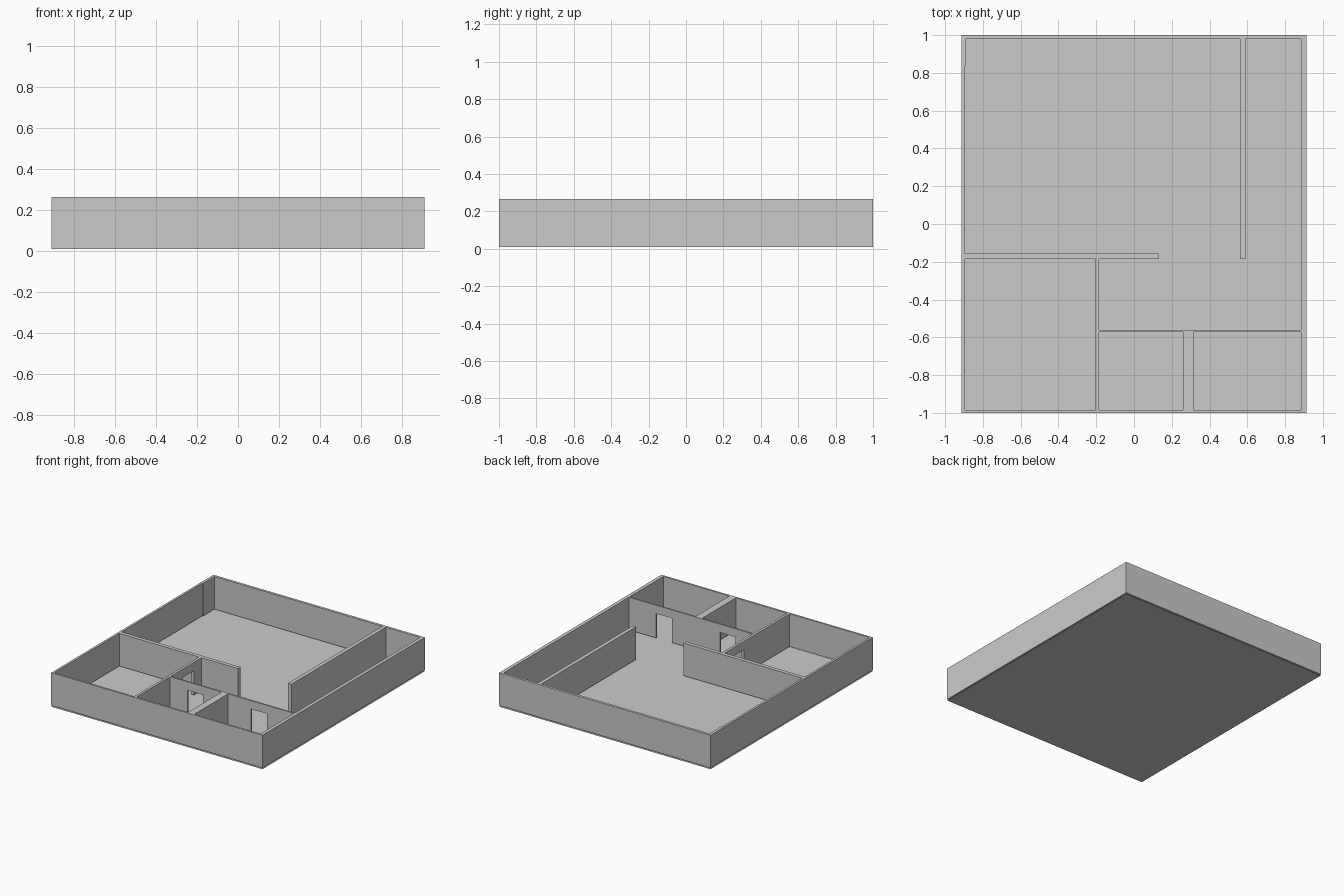
import bpy

if "Cube" in bpy.data.objects:
    bpy.data.objects.remove(bpy.data.objects["Cube"])

Z0, Z1, DOOR = 0.01, 0.265, 0.20


def box(name, x0, x1, y0, y1, z0, z1):
    bpy.ops.mesh.primitive_cube_add(size=1, location=((x0 + x1) / 2, (y0 + y1) / 2, (z0 + z1) / 2))
    ob = bpy.context.object
    ob.name = name
    ob.scale = (x1 - x0, y1 - y0, z1 - z0)
    bpy.ops.object.transform_apply(location=True, rotation=False, scale=True)
    return ob


def carve(target, name, x0, x1, y0, y1, z0, z1):
    cutter = box(name, x0, x1, y0, y1, z0, z1)
    cutter.hide_render = True
    mod = target.modifiers.new(name, 'BOOLEAN')
    mod.operation = 'DIFFERENCE'
    mod.solver = 'EXACT'
    mod.object = cutter
    bpy.context.view_layer.objects.active = target
    bpy.ops.object.modifier_apply(modifier=mod.name)
    bpy.data.objects.remove(cutter, do_unlink=True)


# Thin floor sheet just under the walls
bpy.ops.mesh.primitive_plane_add(size=1)
floor = bpy.context.object
floor.name = "floor"
floor.scale = (1.824, 2.0, 1)
bpy.ops.object.transform_apply(location=False, rotation=False, scale=True)

# Solid block from which the open rooms are carved, leaving the walls
walls = box("walls", -0.912, 0.912, -1, 1, Z0, Z1)
rooms = {
    "great_room": (-0.895, 0.56, -0.155, 0.84),
    "great_room_back": (-0.89, 0.56, 0.80, 0.98),
    "side_corridor": (0.59, 0.885, -0.30, 0.98),
    "passage": (0.13, 0.56, -0.25, 0.0),
    "hall": (-0.185, 0.885, -0.56, -0.185),
    "bedroom": (-0.895, -0.205, -0.985, -0.185),
    "left_small_room": (-0.185, 0.26, -0.985, -0.573),
    "right_small_room": (0.315, 0.885, -0.985, -0.573),
}
for name, (x0, x1, y0, y1) in rooms.items():
    carve(walls, name, x0, x1, y0, y1, -0.1, 0.4)

# Doorways through the inner walls
doors = {
    "bedroom_door": (-0.25, -0.15, -0.42, -0.28),
    "left_room_door": (-0.035, 0.10, -0.60, -0.53),
    "right_room_door": (0.515, 0.65, -0.60, -0.53),
}
for name, (x0, x1, y0, y1) in doors.items():
    carve(walls, name, x0, x1, y0, y1, -0.1, DOOR)
